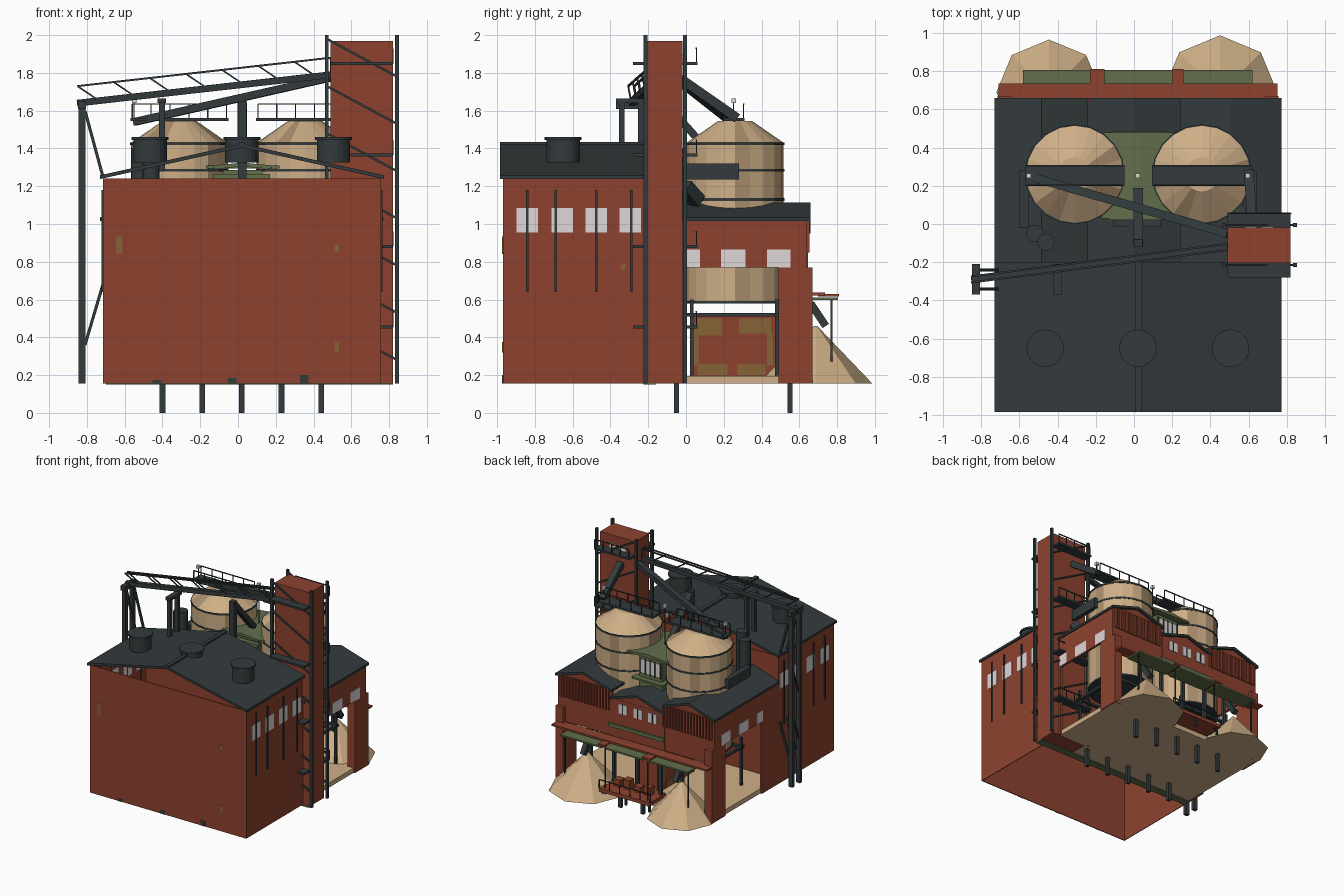
import bpy, bmesh, math, random
from mathutils import Vector, Matrix
random.seed(4)

def mat(name, r, g, b):
    m = bpy.data.materials.new(name)
    m.diffuse_color = (r, g, b, 1)
    return m
RED = mat("brick red", .268, .055, .028)
DARK = mat("slate grey", .033, .043, .045)
SAND = mat("sand", .62, .43, .242)
STAIN = mat("weathered sand", .40, .27, .15)
GREEN = mat("olive green", .122, .156, .071)
PANE = mat("pale glass", .74, .68, .685)
OCHRE = mat("rust ochre", .235, .125, .037)

def box(x0, x1, y0, y1, z0, z1):
    def f(bm):
        m = Matrix.Translation(((x0+x1)/2, (y0+y1)/2, (z0+z1)/2)) @ Matrix.Diagonal((x1-x0, y1-y0, z1-z0, 1))
        bmesh.ops.create_cube(bm, size=1, matrix=m)
    return f

def rod(a, b, w=.012, h=None):
    a, b = Vector(a), Vector(b)
    def f(bm):
        d = b - a
        if abs(d.x) + abs(d.y) < 1e-5:
            r = Matrix.Identity(4)
        else:
            z = d.normalized()
            x = z.cross(Vector((0, 0, 1))).normalized()
            r = Matrix((x, z.cross(x), z)).transposed().to_4x4()
        bmesh.ops.create_cube(bm, size=1, matrix=Matrix.Translation((a+b)/2) @ r @ Matrix.Diagonal((w, h or w, d.length, 1)))
    return f

def cone(x, y, z0, z1, r0, r1, n=20):
    def f(bm):
        bmesh.ops.create_cone(bm, cap_ends=True, segments=n, radius1=r0, radius2=r1, depth=z1-z0,
                              matrix=Matrix.Translation((x, y, (z0+z1)/2)))
    return f

def gable(x0, x1, y0, y1, ze, zr, t=.02):
    # thin pitched roof with its ridge along y
    xm = (x0+x1)/2
    prof = [(x0, ze), (xm, zr), (x1, ze), (x1, ze-t), (xm, zr-t), (x0, ze-t)]
    def f(bm):
        v = [[bm.verts.new((x, y, z)) for x, z in prof] for y in (y0, y1)]
        for i in range(6):
            j = (i+1) % 6
            bm.faces.new((v[0][i], v[0][j], v[1][j], v[1][i]))
        for q in v:
            bm.faces.new((q[0], q[1], q[4], q[5]))
            bm.faces.new((q[1], q[2], q[3], q[4]))
    return f

def gable_wall(x0, x1, y, z0, z1):
    def f(bm):
        bm.faces.new([bm.verts.new(p) for p in ((x0, y, z0), (x1, y, z0), ((x0+x1)/2, y, z1))])
    return f

def make(name, material, *parts):
    bm = bmesh.new()
    for p in parts:
        p(bm)
    bmesh.ops.recalc_face_normals(bm, faces=bm.faces)
    me = bpy.data.meshes.new(name)
    bm.to_mesh(me)
    bm.free()
    me.materials.append(material)
    ob = bpy.data.objects.new(name, me)
    bpy.context.collection.objects.link(ob)
    return ob

def rail(a, b, h=.085, n=6):
    a, b, up = Vector(a), Vector(b), Vector((0, 0, h))
    return [rod(a+up, b+up, .007)] + [rod(a.lerp(b, i/n), a.lerp(b, i/n)+up, .006) for i in range(n+1)]

G = .155
L, R = -.715, .757

# front hall: open-bottomed thin walls and a roof with open gables
make("hall_walls", RED, box(L, R, -.97, -.963, G, 1.24), box(L, R, -.227, -.22, G, 1.24),
     box(L, L+.006, -.97, -.22, G, 1.24), box(R-.006, R, -.97, -.22, G, 1.24))
make("hall_roof", DARK, gable(-.73, .772, -.985, -.2, 1.258, 1.425), box(.005, .038, -.985, -.2, 1.415, 1.435))
wy = (-.84, -.655, -.475, -.295)
make("hall_windows", PANE, *[box(x-.0048, x+.0048, y-.057, y+.057, .955, 1.085) for x in (L+.003, R-.003) for y in wy])
make("hall_pilasters", DARK, *[box(x-.008, x+.008, y-.006, y+.006, .64, 1.18) for x in (L, R) for y in (-.84, -.69, -.475, -.29)])
make("roof_vents", DARK, *[p for x in (-.465, .02, .505) for p in
     (cone(x, -.65, 1.325, 1.445, .088, .088), cone(x, -.65, 1.445, 1.46, .098, .098))])
make("rust_patches", OCHRE, box(-.645, -.615, -.973, -.969, .84, .935), box(.51, .535, -.973, -.969, .85, .89),
     box(.51, .535, -.973, -.969, .32, .375), box(R, R+.003, -.345, -.32, .76, .79))
make("wall_chips", DARK, *[box(x-.022, x+.022, -.973, -.969, G, G+h) for x, h in ((-.43, .02), (-.03, .03), (.35, .045))])

# rear annex: floor on piles, side walls with an opening, triple gabled roof
make("annex_floor", SAND, box(-.7, .745, -.22, .66, G, .195))
make("floor_edge_beam", GREEN, box(-.7, .82, -.225, -.16, .15, .158))
make("piles", DARK, *[box(x-.015, x+.015, y-.013, y+.013, 0, .16) for x in (-.4, -.19, .02, .23, .44) for y in (-.05, .55)])
walls = []
for x0, x1 in ((L, L+.02), (R-.02, R)):
    walls += [box(x0, x1, -.22, .64, .77, 1.02), box(x0, x1, -.22, 0, G, .77)]
for x0, x1 in ((L, L+.07), (R-.07, R)):
    walls.append(box(x0, x1, .49, .67, G, .77))
walls += [box(L, -.25, .62, .64, .64, 1.02), box(.25, R, .62, .64, .64, 1.02), box(-.25, .25, .62, .645, .64, .96)]
make("annex_walls", RED, *walls)
make("annex_side_windows", PANE, *[box(x-.004, x+.004, y-w, y+w, .77, .865) for x in (L, R)
     for y, w in ((.035, .04), (.25, .065), (.49, .062))])
make("annex_gable_walls", RED, gable_wall(-.72, -.25, .638, 1.01, 1.1), gable_wall(.25, .76, .638, 1.01, 1.1),
     gable_wall(-.24, .24, .643, .95, 1.03))
make("annex_roof", DARK, gable(-.73, -.24, -.21, .66, 1.035, 1.115), gable(.24, .772, -.21, .66, 1.035, 1.115),
     gable(-.26, .26, -.21, .66, .97, 1.05))
make("corrugation_ribs", RED, *[box(x-.008, x+.008, .638, .655, .85, 1.03)
     for i in range(17) for s in (-1, 1) for x in [.02 + s*(.26 + i*.028)]])
make("rear_gable_windows", PANE, *[box(x-.04, x+.04, .643, .651, .85, .93) for x in (-.14, 0, .14)])
make("rear_window_frames", DARK, *[box(x-.004, x+.004, .645, .655, .85, .93) for x in (-.14, 0, .14)])

# rear canopies, columns and loading dock
make("red_canopy", RED, box(-.71, .75, .64, .735, .622, .637), box(-.23, -.155, .7, .81, .615, .63), box(.2, .26, .7, .81, .615, .63))
make("green_canopies", GREEN, *[box(a, b, .66, .805, .597, .61) for a, b in ((-.58, -.19), (-.16, .2), (.23, .62))],
     box(-.25, .27, .64, .66, .72, .75))
make("canopy_posts", DARK, *[box(x-.005, x+.005, .765, .775, .2, .6) for x in (-.56, -.18, .22, .6)],
     *[box(x-.012, x+.012, .61, .635, .19, .65) for x in (-.4, -.2, .02, .24, .46)],
     *[rod((x, .66, .58), (x, .74, .46), .04) for x in (-.42, .45)])
make("loading_dock", RED, box(-.22, .26, .58, .8, .22, .25), *[box(x, x+.06, .64, .7, .25, z)
     for x, z in ((-.15, .32), (-.06, .3), (.04, .33), (.13, .31))])
make("dock_legs", DARK, *rail((-.22, .795, .25), (.26, .795, .25), .07, 5),
     *[box(x-.008, x+.008, .77, .786, .16, .22) for x in (-.2, .02, .24)])

# sand piles
make("sand_pile_left", SAND, cone(-.445, .69, G, .45, .275, .01, 8))
make("sand_pile_right", SAND, cone(.45, .685, G, .46, .302, .01, 8))

# machinery room under the silos
make("machine_room", RED, box(-.1, .15, .03, .47, .19, .51))
make("machine_room_rust", OCHRE, *[box(x-.004, x+.004, y, y+w, z, z+h) for x in (-.1, .15)
     for y, w, z, h in ((.06, .13, .41, .09), (.28, .17, .42, .08), (.06, .16, .2, .06), (.27, .15, .2, .06),
                        (.43, .03, .25, .17), (.04, .03, .25, .2))])

# silos with hoops, cones and catwalks
for side, sx in (("left", -.31), ("right", .355)):
    silo = make("silo_" + side, SAND, cone(sx, .26, .58, 1.43, .257, .257), cone(sx, .26, 1.43, 1.545, .257, .09))
    silo.data.materials.append(STAIN)
    # a few weathered panels on the walls and cone
    for p in silo.data.polygons:
        if abs(p.normal.z) < .95 and random.random() < .18:
            p.material_index = 1
    make("silo_hoops_" + side, DARK, *[cone(sx, .26, z-.007, z+.007, .261, .261) for z in (.585, 1.13, 1.285, 1.425)])
    make("silo_frame_" + side, DARK, *[box(sx-.25, sx+.25, y-.012, y+.012, .51, .53) for y in (.03, .48)],
         *[box(x-.01, x+.01, y-.01, y+.01, .19, .6) for x in (sx-.23, sx+.23) for y in (.03, .48)],
         *[box(sx+k-.012, sx+k+.012, 0, .5, .51, .53) for k in (-.23, .23)])
    make("catwalk_" + side, DARK, box(sx-.26, sx+.26, .2, .31, 1.545, 1.56),
         *rail((sx-.25, .205, 1.56), (sx+.25, .205, 1.56), .075, 5), *rail((sx-.25, .305, 1.56), (sx+.25, .305, 1.56), .075, 5))
make("lamps", PANE, *[box(x-.012, x+.012, .24, .264, 1.64, 1.665) for x in (-.55, .02, .595)])
make("lamp_posts", DARK, *[box(x-.003, x+.003, .249, .255, z, 1.64) for x, z in ((-.55, 1.55), (.02, 1.3), (.595, 1.55))])

# control house between the silos
make("control_house", GREEN, box(-.08, .13, .07, .44, 1, 1.285), box(-.17, .22, .03, .48, 1.295, 1.31),
     gable(-.13, .18, .02, .48, 1.31, 1.325), box(-.12, .17, .02, .485, 1.085, 1.1), box(-.13, .17, .02, .06, 1.24, 1.265))
make("control_house_windows", PANE, box(-.07, .12, .436, .445, 1.14, 1.25), box(-.07, .12, .065, .074, 1.14, 1.23))
make("control_house_mullions", DARK, *[box(x-.004, x+.004, y-.004, y+.004, 1.13, 1.26)
     for x in (-.07, -.02, .025, .07, .12) for y in (.068, .447)])

# elevator tower with scaffold
make("tower", RED, box(.49, .82, -.205, -.018, G, 1.97))
make("tower_windows", PANE, box(.58, .64, -.02, -.013, 1.85, 1.9), box(.67, .73, -.02, -.013, 1.85, 1.9))
scaf = [box(x-.01, x+.01, y-.01, y+.01, G, 2) for x, y in ((.47, -.215), (.842, -.215), (.47, -.005), (.842, -.005))]
for y in (-.215, -.005):
    for i in range(7):
        z = 1.98 - i*.25
        scaf.append(rod((.47, y, z), (.842, y, z-.2), .012))
for z in (1.85, 1.365, .88, .455):
    scaf += [box(.49, .82, -.28, -.2, z-.008, z+.008), box(.49, .82, -.02, .06, z-.008, z+.008)]
    scaf += rail((.5, .055, z), (.82, .055, z), .08, 4)
make("tower_scaffold", DARK, *scaf)

# long truss conveyor to the left mast
A, B, up = Vector((-.85, -.29, 1.64)), Vector((.49, -.12, 1.79)), Vector((0, 0, .09))
truss = [rod(A, B, .036, .035)]
for s in (-.016, .016):
    o = Vector((0, s, 0))
    truss.append(rod(A+o+up, B+o+up, .01))
    for i in range(8):
        p, q = A.lerp(B, i/7)+o, A.lerp(B, min(1, (i+.6)/7))+o
        truss.append(rod(p+up, q, .008))
make("truss_conveyor", DARK, *truss)
make("conveyor_masts", DARK, *[box(-.844, -.808, y-.015, y+.015, G, 1.62) for y in (-.34, -.24)],
     box(-.848, -.806, -.37, -.21, 1.61, 1.65), box(-.425, -.38, -.37, -.21, 1.64, 1.665),
     *[box(-.418, -.387, y-.015, y+.015, 1.28, 1.65) for y in (-.34, -.24)],
     *[rod((-.81, y, z0), (-.715, y, z1), .016) for y in (-.34, -.24) for z0, z1 in ((1.6, 1.25), (.36, .68))],
     rod((-.825, -.34, .9), (-.825, -.24, 1.2), .012), rod((-.825, -.34, .5), (-.825, -.24, .8), .012))

# chutes, ducts and dust filter on the annex roof
make("silo_chutes", DARK, rod((-.55, .25, 1.54), (.49, -.05, 1.775), .045, .04),
     rod((.6, .27, 1.56), (.62, -.01, 1.755), .05, .05),
     box(.605, .64, 0, .28, 1.235, 1.32), rod((.62, -.01, 1.2), (.55, .06, 1.12), .07))
make("centre_elevator", DARK, box(0, .045, -.12, -.08, 1.04, 1.65), rod((.022, -.1, 1.63), (.022, .17, 1.33), .05, .04),
     box(-.11, .14, -.015, .02, 1.0, 1.05))
make("exhaust_ducts", DARK, cone(-.52, -.05, 1.05, 1.4, .045, .045, 14), cone(-.46, -.095, 1.05, 1.44, .045, .045, 14),
     box(-.6, -.55, -.02, .28, 1.12, 1.2))
